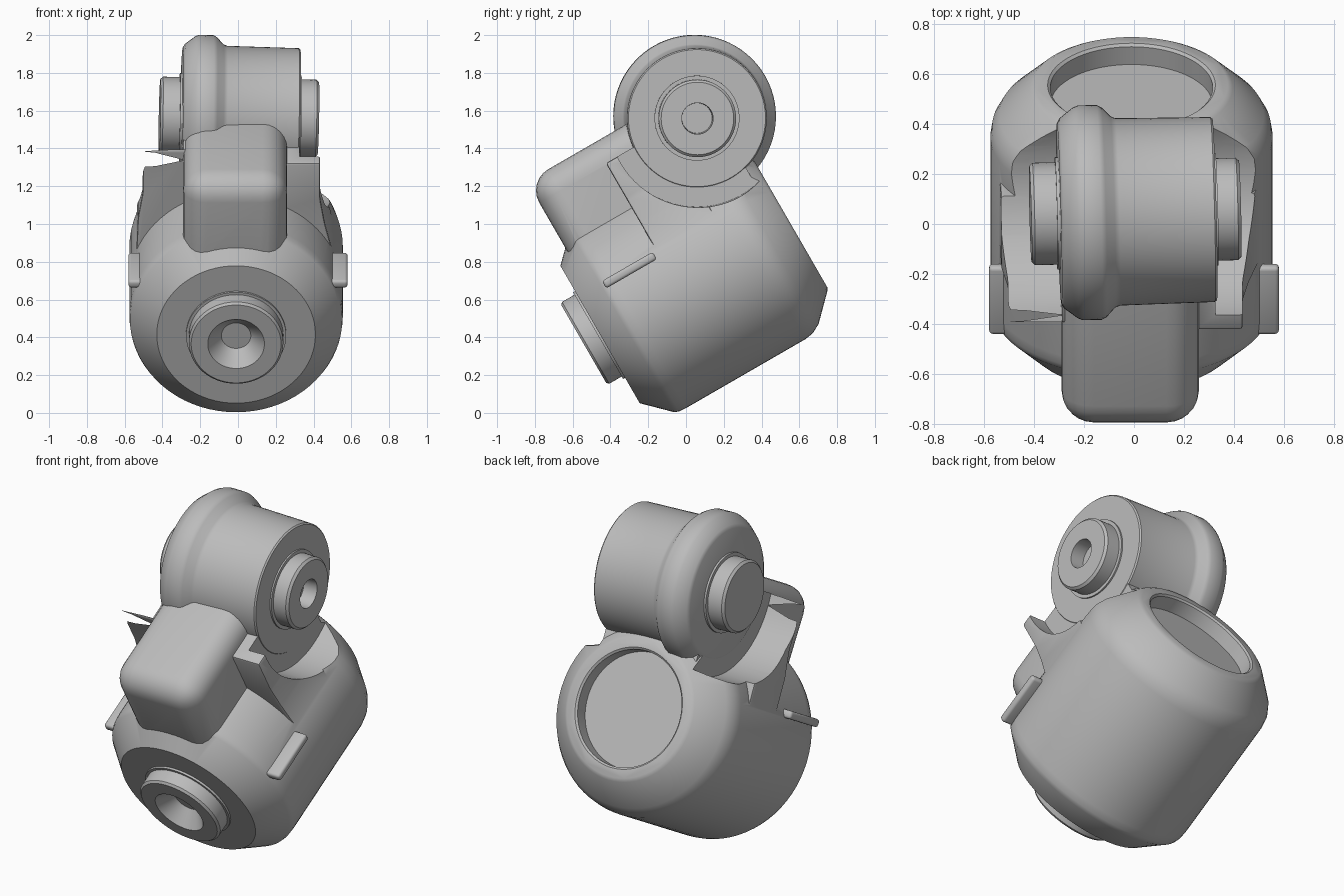
import bpy
import bmesh
import math
from mathutils import Matrix, Vector

cube = bpy.data.objects.get("Cube")
if cube:
    bpy.data.objects.remove(cube, do_unlink=True)

grey = bpy.data.materials.new("mid grey")
grey.use_nodes = True
grey.diffuse_color = (0.5, 0.5, 0.5, 1)
grey.node_tree.nodes["Principled BSDF"].inputs["Base Color"].default_value = (0.5, 0.5, 0.5, 1)

# Frames: the housing leans back 30 degrees, the barrel lies nearly along x
FRAME = Matrix.Translation((-0.01, -0.455, 0.415)) @ Matrix.Rotation(math.radians(30), 4, 'X')
DRUM = FRAME @ Matrix.Rotation(math.radians(-90), 4, 'X')
BARREL = (Matrix.Translation((0, 0.05, 1.567)) @ Matrix.Rotation(0.025, 4, 'Z')
          @ Matrix.Rotation(0.02, 4, 'Y') @ Matrix.Rotation(math.radians(90), 4, 'Y'))


def finish(name, bm, matrix):
    bmesh.ops.recalc_face_normals(bm, faces=bm.faces)
    bm.transform(matrix)
    mesh = bpy.data.meshes.new(name)
    bm.to_mesh(mesh)
    bm.free()
    mesh.materials.append(grey)
    obj = bpy.data.objects.new(name, mesh)
    bpy.context.collection.objects.link(obj)
    return obj


def revolve(name, profile, matrix, sides=72):
    """Spin (height, radius) points about local z and cap both ends."""
    bm = bmesh.new()
    rings = []
    for h, r in profile:
        angles = [math.tau * i / sides for i in range(sides)]
        rings.append([bm.verts.new((r * math.cos(t), r * math.sin(t), h)) for t in angles])
    for a, b in zip(rings, rings[1:]):
        for i in range(sides):
            j = (i + 1) % sides
            bm.faces.new((a[i], a[j], b[j], b[i]))
    bm.faces.new(rings[0])
    bm.faces.new(rings[-1])
    return finish(name, bm, matrix)


def prism(name, points, offset, matrix, bevel=0.0, segments=4):
    """Extrude a polygon by an offset, rounding every edge if asked."""
    bm = bmesh.new()
    face = bm.faces.new([bm.verts.new(p) for p in points])
    moved = bmesh.ops.extrude_face_region(bm, geom=[face], use_keep_orig=True)["geom"]
    bmesh.ops.translate(bm, verts=[v for v in moved if isinstance(v, bmesh.types.BMVert)],
                        vec=Vector(offset))
    bmesh.ops.recalc_face_normals(bm, faces=bm.faces)
    if bevel:
        bmesh.ops.bevel(bm, geom=bm.edges[:], offset=bevel, segments=segments,
                        profile=0.5, affect='EDGES', clamp_overlap=True)
    return finish(name, bm, matrix)


def block(name, low, high, bevel, segments=4):
    (x0, y0, z0), (x1, y1, z1) = low, high
    base = [(x0, y0, z0), (x1, y0, z0), (x1, y1, z0), (x0, y1, z0)]
    return prism(name, base, (0, 0, z1 - z0), FRAME, bevel, segments)


def combine(target, tool, operation):
    mod = target.modifiers.new("cut", 'BOOLEAN')
    mod.operation = operation
    mod.solver = 'EXACT'
    mod.object = tool
    bpy.context.view_layer.objects.active = target
    bpy.ops.object.modifier_apply(modifier=mod.name)
    bpy.data.objects.remove(tool, do_unlink=True)


# Main drum with chamfered ends
housing = revolve("housing", [
    (0, 0.42), (0.135, 0.553), (0.16, 0.562), (0.2, 0.565), (0.93, 0.565),
    (0.98, 0.557), (1.03, 0.53), (1.155, 0.405), (1.167, 0.385)], DRUM)

# Rounded cover on the front, and the neck under the barrel
cover = block("front_cover", (-0.28, 0.07, 0.1), (0.27, 0.95, 0.895), 0.13, 6)
combine(housing, cover, 'UNION')
neck_side = [(0.55, 0.2), (0.55, 0.66), (0.7, 0.75), (1.0, 0.7), (1.11, 0.4), (1.11, 0.2)]
neck = prism("neck", [(-0.29, a, n) for a, n in neck_side], (0.615, 0, 0), FRAME)
combine(housing, neck, 'UNION')

# Side brackets that flare into the drum
for name, side, reach, front, top in (("right_bracket", 1, 0.445, 0.48, 0.77),
                                      ("left_bracket", -1, 0.495, 0.54, 0.82)):
    outline = [(0.2, 0.15), (0.53, 0.15), (reach + 0.025, 0.4), (reach, 0.55),
               (reach, top), (0.2, top)]
    bracket = prism(name, [(side * x, front, n) for x, n in outline],
                    (0, 0.84 - front, 0), FRAME, 0.012, 2)
    combine(housing, bracket, 'UNION')

# Round pockets on both sides of the neck and the recess in the back
for low, high in ((0.32, 0.9), (-0.9, -0.295)):
    pocket = revolve("pocket_cutter", [(low, 0.47), (high, 0.47)], BARREL)
    combine(housing, pocket, 'DIFFERENCE')
recess = revolve("recess_cutter", [(1.075, 0.325), (1.157, 0.325), (1.18, 0.35)], DRUM)
combine(housing, recess, 'DIFFERENCE')

# Pivot barrel with a raised collar at one end
barrel = revolve("pivot_barrel", [
    (-0.3, 0.36), (-0.29, 0.38), (-0.235, 0.422), (-0.215, 0.43), (-0.14, 0.43),
    (-0.12, 0.42), (-0.085, 0.383), (-0.065, 0.375), (0.315, 0.37), (0.323, 0.363)], BARREL)

# Pins at both ends, the right one with a socket
right_pin = revolve("right_pin", [
    (0.3, 0.225), (0.332, 0.225), (0.332, 0.205), (0.412, 0.205), (0.425, 0.192),
    (0.425, 0.083), (0.34, 0.08)], BARREL)
left_pin = revolve("left_pin", [
    (-0.28, 0.225), (-0.312, 0.225), (-0.312, 0.205), (-0.402, 0.205), (-0.415, 0.192)], BARREL)

# Hub on the front face with a countersunk hole
hub = revolve("front_hub", [
    (0.02, 0.265), (-0.012, 0.265), (-0.012, 0.25), (-0.088, 0.25), (-0.1, 0.238),
    (-0.1, 0.15), (-0.012, 0.078)], DRUM)

# Small tabs along both sides
tabs = [block("right_tab", (0.48, 0.15, 0.195), (0.59, 0.46, 0.24), 0.015, 3),
        block("left_tab", (-0.57, 0.15, 0.195), (-0.46, 0.46, 0.24), 0.015, 3)]

bpy.ops.object.select_all(action='DESELECT')
for obj in [housing, barrel, right_pin, left_pin, hub] + tabs:
    obj.select_set(True)
bpy.context.view_layer.objects.active = housing
bpy.ops.object.shade_smooth_by_angle(angle=math.radians(35))
